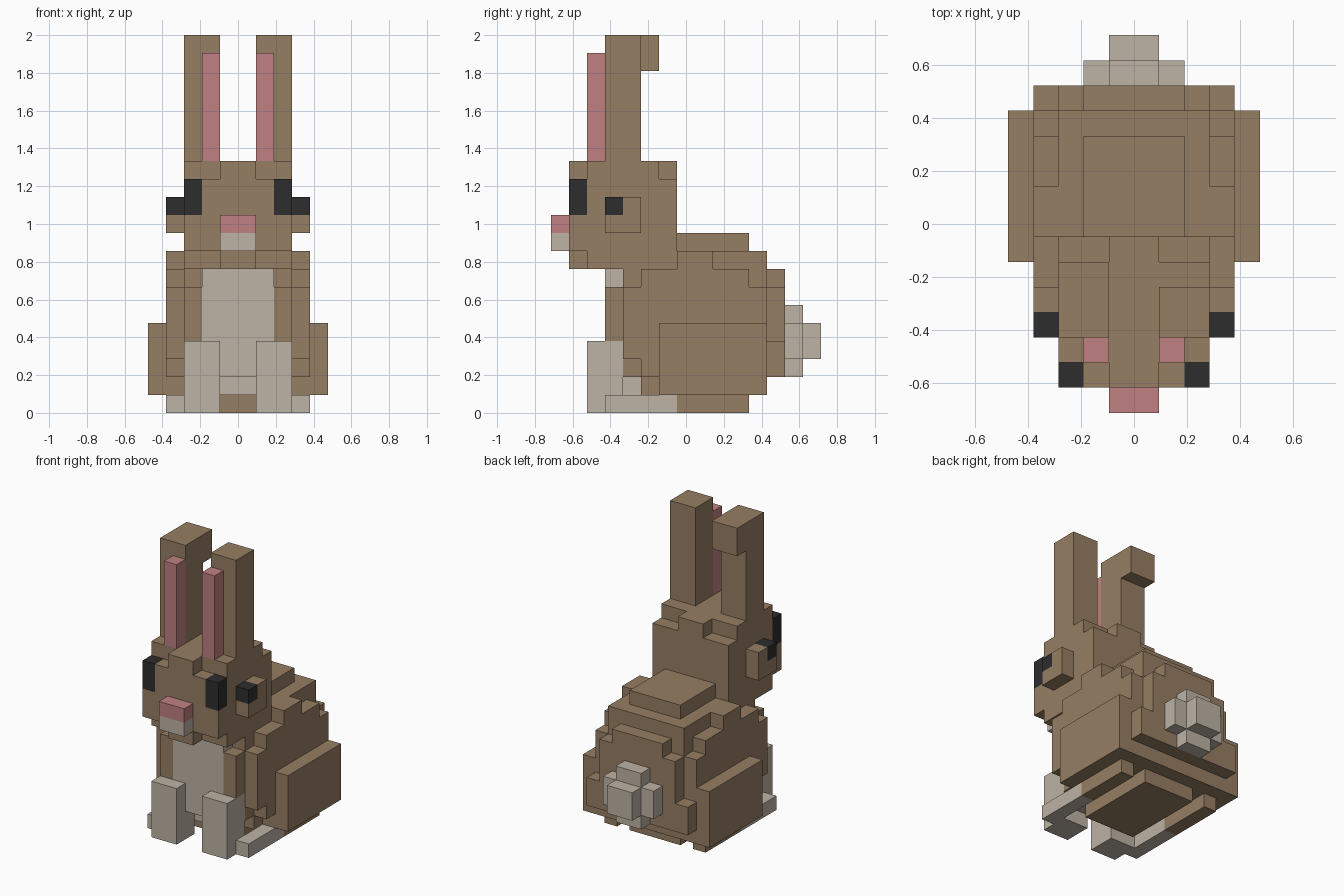
import bpy, bmesh
from mathutils import Vector

cube = bpy.data.objects.get("Cube")
if cube:
    bpy.data.objects.remove(cube, do_unlink=True)

U = 2 / 21          # size of one block
SHIFT = 7.5         # block rows in front of the centre


def material(name, rgb):
    m = bpy.data.materials.new(name)
    m.use_nodes = True
    m.diffuse_color = (*rgb, 1)
    bsdf = m.node_tree.nodes["Principled BSDF"]
    bsdf.inputs["Base Color"].default_value = (*rgb, 1)
    bsdf.inputs["Roughness"].default_value = 0.9
    return m


BROWN = material("brown fur", (0.305, 0.209, 0.125))
CREAM = material("cream fur", (0.515, 0.451, 0.376))
PINK = material("pink skin", (0.527, 0.216, 0.223))
BLACK = material("black eye", (0.026, 0.026, 0.026))

cells = {}          # block position -> part name
colours = {}        # part name -> material


def box(part, mat, x, y, z):
    """Fill a range of blocks; later boxes replace earlier ones."""
    colours[part] = mat
    for i in range(*x):
        for j in range(*y):
            for k in range(*z):
                cells[i, j, k] = part


def mid(part, mat, half, y, z):
    box(part, mat, (-half, half), y, z)


def pair(part, mat, x, y, z):
    box("left_" + part, mat, x, y, z)
    box("right_" + part, mat, (-x[1], -x[0]), y, z)


# Body: wide rounded slab, then narrower core steps
mid("body", BROWN, 4, (6, 12), (1, 2))
mid("body", BROWN, 4, (5, 12), (2, 3))
mid("body", BROWN, 4, (4, 12), (3, 7))
mid("body", BROWN, 4, (5, 11), (7, 8))
mid("body", BROWN, 4, (7, 9), (8, 9))
mid("body", BROWN, 3, (5, 12), (1, 9))
mid("body", BROWN, 3, (4, 12), (2, 8))
mid("body", BROWN, 3, (3, 4), (2, 7))
mid("body", BROWN, 3, (12, 13), (2, 7))
mid("body", BROWN, 2, (12, 13), (7, 8))
mid("body", BROWN, 2, (7, 11), (9, 10))
mid("body", BROWN, 2, (5, 11), (0, 1))
pair("rump", BROWN, (3, 4), (12, 13), (2, 4))

# Chest patch
mid("chest", CREAM, 2, (3, 4), (2, 8))
mid("chest", CREAM, 2, (4, 5), (1, 2))

# Legs and feet
pair("thigh", BROWN, (4, 5), (6, 12), (1, 5))
pair("heel", BROWN, (3, 4), (7, 11), (0, 1))
pair("hind_foot", CREAM, (3, 4), (3, 7), (0, 1))
pair("front_leg", CREAM, (1, 3), (2, 4), (0, 4))

# Tail
mid("tail", CREAM, 2, (13, 14), (3, 5))
mid("tail", CREAM, 1, (13, 14), (2, 6))
mid("tail", CREAM, 1, (14, 15), (3, 5))

# Head with cut corners on its top and bottom layers
mid("head", BROWN, 3, (1, 7), (9, 13))
for low in (8, 13):
    mid("head", BROWN, 3, (2, 6), (low, low + 1))
    mid("head", BROWN, 1, (1, 7), (low, low + 1))

# Face
pair("eye", BLACK, (2, 3), (1, 2), (11, 13))
pair("cheek", BROWN, (3, 4), (3, 5), (10, 12))
pair("eye_corner", BLACK, (3, 4), (3, 4), (11, 12))
mid("nose", PINK, 1, (0, 1), (10, 11))
mid("chin", CREAM, 1, (0, 1), (9, 10))

# Ears, the right one bent back at its tip
pair("ear", BROWN, (1, 3), (3, 5), (14, 21))
pair("inner_ear", PINK, (1, 2), (2, 3), (14, 20))
box("right_ear", BROWN, (-3, -1), (5, 6), (19, 21))


def build(part):
    """Make one object from the exposed sides of a part's blocks."""
    bm = bmesh.new()
    for c in [c for c, owner in cells.items() if owner == part]:
        for axis in range(3):
            for side in (0, 1):
                step = [0, 0, 0]
                step[axis] = 2 * side - 1
                if tuple(a + b for a, b in zip(c, step)) in cells:
                    continue
                a, b = (axis + 1) % 3, (axis + 2) % 3
                corners = []
                for da, db in ((0, 0), (1, 0), (1, 1), (0, 1)):
                    p = Vector(c)
                    p[axis] += side
                    p[a] += da
                    p[b] += db
                    p.y -= SHIFT
                    corners.append(bm.verts.new(p * U))
                bm.faces.new(corners if side else corners[::-1])
    bmesh.ops.remove_doubles(bm, verts=bm.verts, dist=U / 100)
    bmesh.ops.dissolve_limit(bm, angle_limit=0.01, verts=bm.verts, edges=bm.edges)
    mesh = bpy.data.meshes.new(part)
    bm.to_mesh(mesh)
    bm.free()
    mesh.materials.append(colours[part])
    bpy.context.scene.collection.objects.link(bpy.data.objects.new(part, mesh))


for name in colours:
    build(name)
